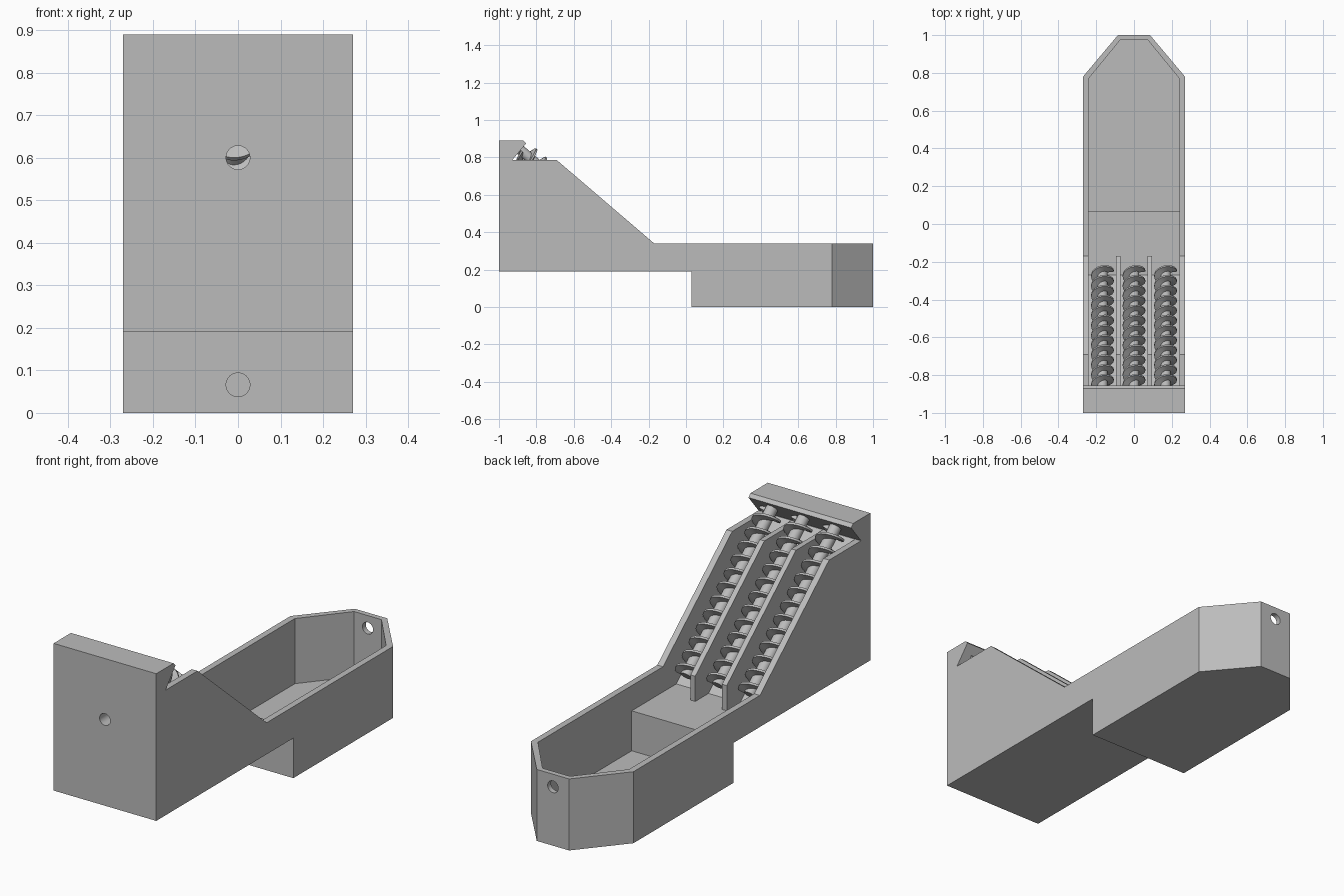
import bpy, bmesh, math
from mathutils import Matrix, Vector

cube = bpy.data.objects.get("Cube")
if cube:
    bpy.data.objects.remove(cube, do_unlink=True)

grey = bpy.data.materials.new("plain_grey")
grey.use_nodes = True
GREY = (0.5, 0.5, 0.5, 1)
grey.diffuse_color = GREY
grey.node_tree.nodes["Principled BSDF"].inputs["Base Color"].default_value = GREY


def add_object(name, mesh):
    obj = bpy.data.objects.new(name, mesh)
    bpy.context.collection.objects.link(obj)
    return obj


def finish(name, bm):
    bmesh.ops.recalc_face_normals(bm, faces=bm.faces)
    mesh = bpy.data.meshes.new(name)
    bm.to_mesh(mesh)
    bm.free()
    mesh.materials.append(grey)
    return add_object(name, mesh)


def prism(name, points, depth):
    """Extrude a closed loop of 3D points along a vector."""
    bm = bmesh.new()
    face = bm.faces.new([bm.verts.new(p) for p in points])
    new = bmesh.ops.extrude_face_region(bm, geom=[face])["geom"]
    verts = [g for g in new if isinstance(g, bmesh.types.BMVert)]
    bmesh.ops.translate(bm, verts=verts, vec=Vector(depth))
    return finish(name, bm)


def side_prism(name, profile, x, width):
    return prism(name, [(x - width / 2, y, z) for y, z in profile], (width, 0, 0))


def plan_prism(name, half, z0, z1):
    outline = half + [(-x, y) for x, y in reversed(half)]
    return prism(name, [(x, y, z0) for x, y in outline], (0, 0, z1 - z0))


def bore(z, y0, y1):
    bm = bmesh.new()
    place = Matrix.Translation((0, (y0 + y1) / 2, z)) @ Matrix.Rotation(math.pi / 2, 4, "X")
    bmesh.ops.create_cone(bm, cap_ends=True, segments=32, radius1=0.028,
                          radius2=0.028, depth=y1 - y0, matrix=place)
    return finish("bore_cutter", bm)


def cut(obj, cutter, operation="DIFFERENCE"):
    mod = obj.modifiers.new("cut", "BOOLEAN")
    mod.operation, mod.solver, mod.object = operation, "EXACT", cutter
    graph = bpy.context.evaluated_depsgraph_get()
    graph.update()
    mesh = bpy.data.meshes.new_from_object(obj.evaluated_get(graph))
    obj.modifiers.clear()
    obj.data = mesh
    bpy.data.objects.remove(cutter, do_unlink=True)


def smooth(obj):
    bpy.ops.object.select_all(action="DESELECT")
    obj.select_set(True)
    bpy.context.view_layer.objects.active = obj
    bpy.ops.object.shade_smooth_by_angle(angle=math.radians(35))


# Hull: stepped side profile with a sloping ramp and an overhanging head
hull = side_prism("hull", [
    (-1, 0.19), (0.03, 0.19), (0.03, 0), (1, 0), (1, 0.34), (-0.17, 0.34),
    (-0.69, 0.785), (-0.93, 0.785), (-0.855, 0.875), (-0.87, 0.89), (-1, 0.89)], 0, 0.54)

# Chamfered back end
cut(hull, plan_prism("outline", [(0.27, -1.1), (0.27, 0.78), (0.085, 1.0)], -0.1, 1.1),
    "INTERSECT")

# Deep collecting bin, then the sloping trough and its landing
cut(hull, plan_prism("bin_cutter", [(0.24, 0.065), (0.24, 0.77), (0.072, 0.975)], 0.03, 1))
cut(hull, side_prism("trough_cutter", [
    (-0.928, 0.785), (-0.27, 0.22), (0.2, 0.22), (0.2, 1), (-0.8, 1),
    (-0.852, 0.877)], 0, 0.48))

# Round holes in the front wall, step wall and back wall
for z, y0, y1 in ((0.6, -1.1, -0.66), (0.066, 0, 0.1), (0.28, 0.9, 1.1)):
    cut(hull, bore(z, y0, y1))
smooth(hull)

# Dividers between the three channels
for side, x in (("left", 0.083), ("right", -0.083)):
    side_prism(side + "_divider", [
        (-0.94, 0.775), (-0.27, 0.21), (-0.17, 0.21), (-0.17, 0.34),
        (-0.69, 0.785), (-0.94, 0.785)], x, 0.025)

# Screw: round core with a helical flight
LENGTH, TURNS, STEPS = 0.85, 12, 24
CORE, RIM = 0.027, 0.06
bm = bmesh.new()
bmesh.ops.create_cone(bm, cap_ends=True, segments=STEPS, radius1=CORE, radius2=CORE,
                      depth=LENGTH + 0.03,
                      matrix=Matrix.Translation((0, 0, (LENGTH + 0.03) / 2)))
section = [(CORE - 0.004, -0.011), (RIM, -0.005), (RIM, 0.005), (CORE - 0.004, 0.011)]
rings = []
for i in range(TURNS * STEPS + 1):
    a = math.tau * i / STEPS
    rise = 0.011 + (LENGTH - 0.022) * i / (TURNS * STEPS)
    rings.append([bm.verts.new((r * math.cos(a), r * math.sin(a), rise + h))
                  for r, h in section])
for low, high in zip(rings, rings[1:]):
    for k in range(4):
        n = (k + 1) % 4
        bm.faces.new((low[k], low[n], high[n], high[k]))
bm.faces.new(rings[0])
bm.faces.new(rings[-1])
screw = finish("middle_screw", bm)
smooth(screw)

# One screw lying in each channel
screws = [screw] + [add_object(n, screw.data) for n in ("left_screw", "right_screw")]
for obj, x in zip(screws, (0, 0.167, -0.167)):
    obj.location = (x, -0.24, 0.288)
    obj.rotation_euler.x = math.atan2(0.76, 0.65)
